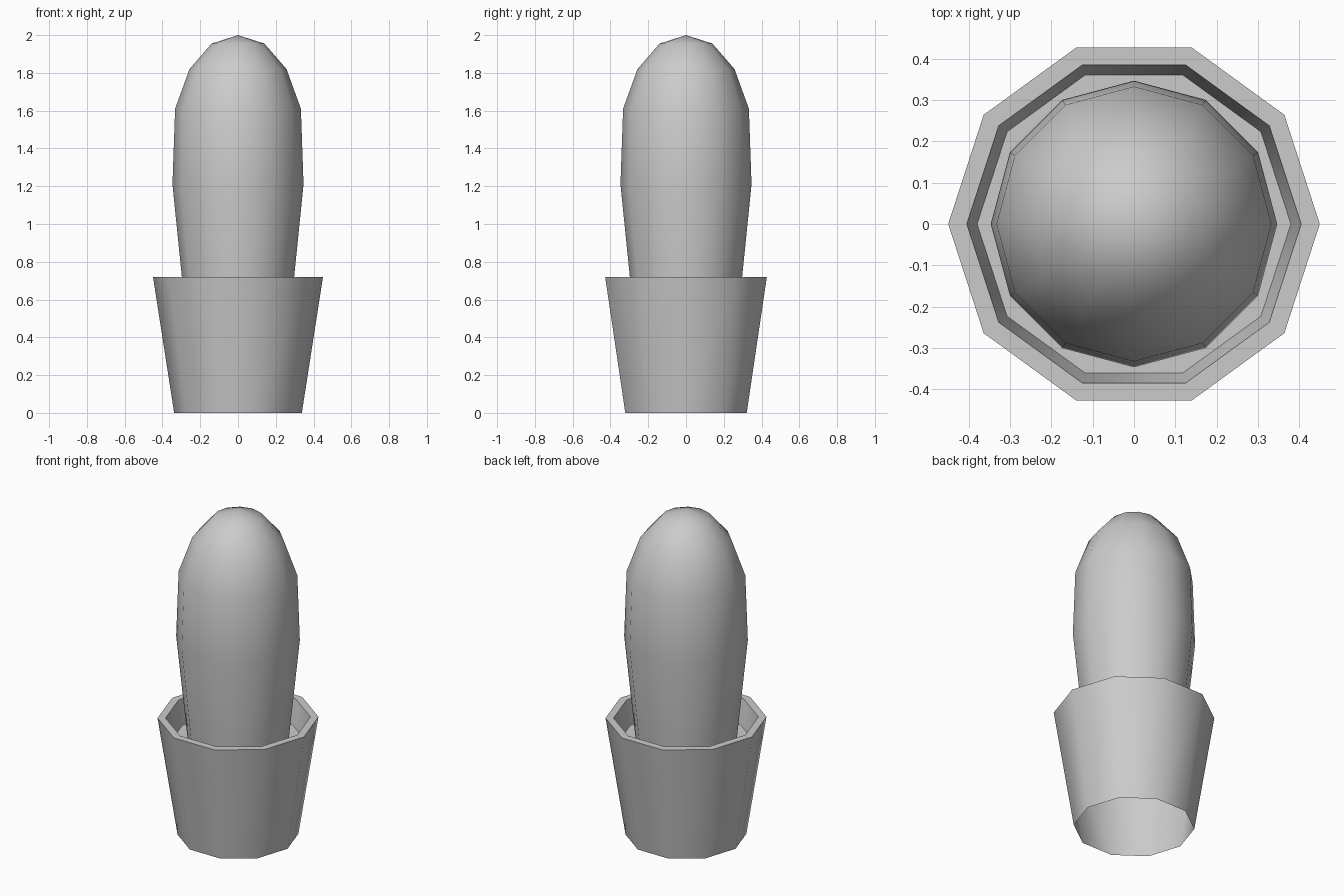
import bpy
import bmesh
from math import cos, sin, tau, radians

if "Cube" in bpy.data.objects:
    bpy.data.objects.remove(bpy.data.objects["Cube"])


def lathe(name, profile, sides, cap_end=False, tip=None):
    """Spin (radius, z) points into rings, ending open, capped or in a tip."""
    bm = bmesh.new()
    rings = [[bm.verts.new((r * cos(tau * i / sides), r * sin(tau * i / sides), z))
              for i in range(sides)] for r, z in profile]
    for a, b in zip(rings, rings[1:]):
        for i in range(sides):
            j = (i + 1) % sides
            bm.faces.new((a[i], a[j], b[j], b[i]))
    if cap_end:
        bm.faces.new(rings[-1])
    if tip is not None:
        top = bm.verts.new((0, 0, tip))
        for i in range(sides):
            bm.faces.new((rings[-1][i], rings[-1][(i + 1) % sides], top))
    mesh = bpy.data.meshes.new(name)
    bm.to_mesh(mesh)
    bm.free()
    obj = bpy.data.objects.new(name, mesh)
    bpy.context.collection.objects.link(obj)
    bpy.ops.object.select_all(action='DESELECT')
    obj.select_set(True)
    bpy.context.view_layer.objects.active = obj
    bpy.ops.object.shade_smooth_by_angle(angle=radians(45))
    return obj


# Ten-sided pot, open underneath: outer wall, rim, inner wall and soil
lathe("pot", [(0.338, 0), (0.45, 0.72), (0.405, 0.72), (0.38, 0.57)],
      10, cap_end=True)

# Twelve-sided cactus with a rounded top
lathe("cactus", [(0.28, 0.55), (0.347, 1.21), (0.333, 1.61),
                 (0.257, 1.82), (0.14, 1.955)], 12, tip=2.0)
